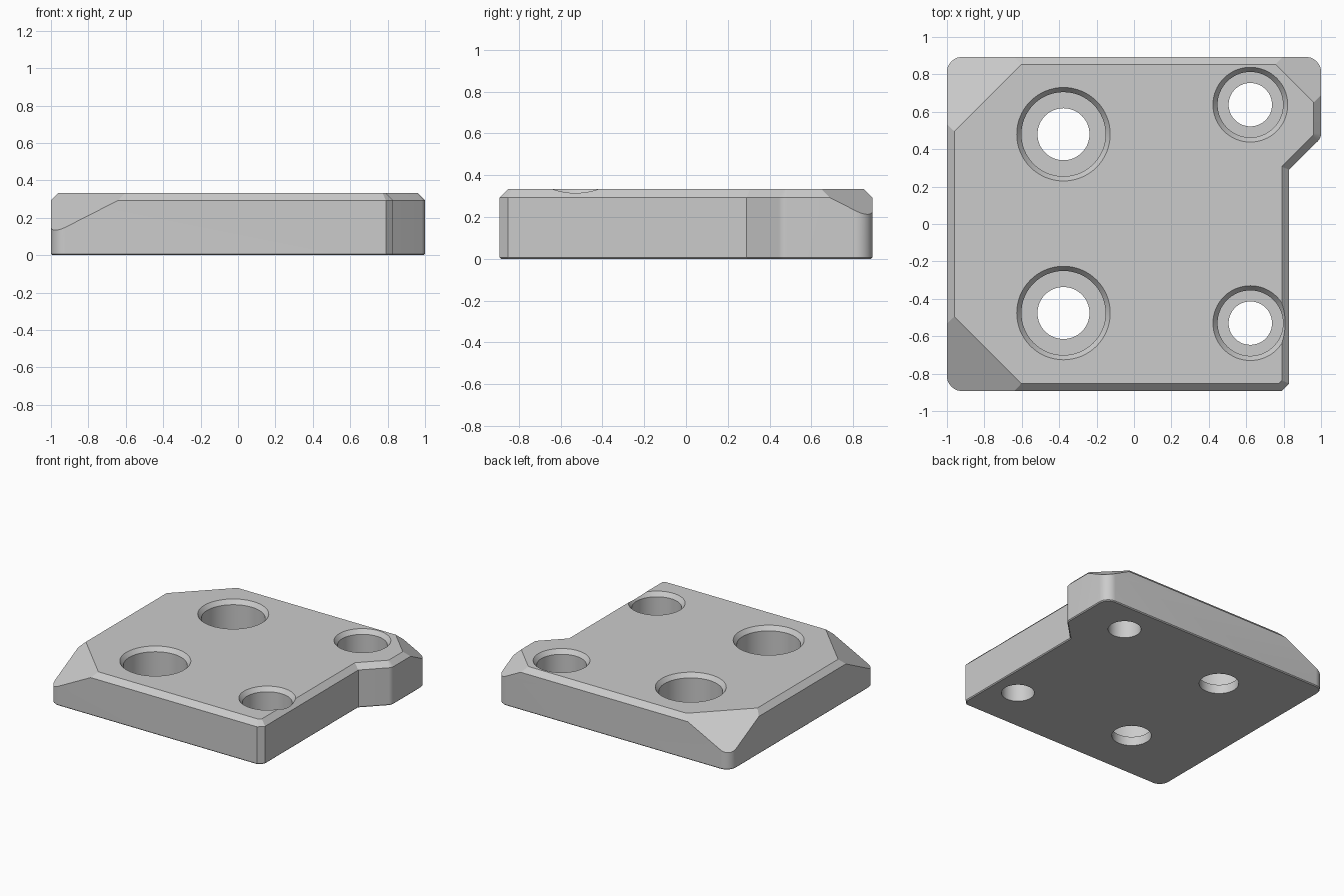
import bpy
import bmesh
from math import cos, sin, pi, tan
from mathutils import Vector

cube = bpy.data.objects.get("Cube")
if cube:
    bpy.data.objects.remove(cube, do_unlink=True)

HEIGHT = 0.333
BEVEL = 0.04

grey = bpy.data.materials.new("light grey")
grey.use_nodes = True
grey.diffuse_color = (0.6, 0.6, 0.6, 1)
grey.node_tree.nodes["Principled BSDF"].inputs["Base Color"].default_value = (0.6, 0.6, 0.6, 1)


def make_object(name, bm):
    bmesh.ops.recalc_face_normals(bm, faces=bm.faces)
    mesh = bpy.data.meshes.new(name)
    bm.to_mesh(mesh)
    bm.free()
    mesh.materials.append(grey)
    obj = bpy.data.objects.new(name, mesh)
    bpy.context.collection.objects.link(obj)
    return obj


def fillet(prev, corner, nxt, radius, steps=8):
    """Points of an arc that rounds one corner of an outline."""
    p = Vector(corner)
    a = (Vector(prev) - p).normalized()
    b = (Vector(nxt) - p).normalized()
    half = a.angle(b) / 2
    centre = p + (a + b).normalized() * radius / sin(half)
    start = p + a * radius / tan(half) - centre
    end = p + b * radius / tan(half) - centre
    spokes = [start.lerp(end, i / steps).normalized() for i in range(steps + 1)]
    return [centre + spoke * radius for spoke in spokes]


# Plate outline: corner x, y and rounding radius
corners = [(-1, -0.893, 0.08), (0.79, -0.893, 0), (0.83, -0.853, 0), (0.83, 0.29, 0),
           (1, 0.46, 0.06), (1, 0.893, 0.08), (-1, 0.893, 0.08)]
outline = []
for i, (x, y, r) in enumerate(corners):
    before, after = corners[i - 1][:2], corners[(i + 1) % len(corners)][:2]
    outline += fillet(before, (x, y), after, r) if r else [Vector((x, y))]

# Plate body with a chamfered top rim and a slightly eased bottom rim
bm = bmesh.new()
base = bm.faces.new([bm.verts.new((p.x, p.y, 0)) for p in outline])
top = bmesh.ops.extrude_face_region(bm, geom=[base])["geom"]
bmesh.ops.translate(bm, vec=(0, 0, HEIGHT),
                    verts=[v for v in top if isinstance(v, bmesh.types.BMVert)])
bmesh.ops.recalc_face_normals(bm, faces=bm.faces)
for level, width in ((HEIGHT, BEVEL), (0, 0.007)):
    rim = [e for e in bm.edges if all(abs(v.co.z - level) < 1e-5 for v in e.verts)]
    bmesh.ops.bevel(bm, geom=rim, offset=width, segments=1, affect='EDGES')

# Sloping cuts over three corners
for sx, sy, reach in ((-1, -1, 1.455), (-1, 1, 1.455), (1, 1, 1.61)):
    cut = bmesh.ops.bisect_plane(
        bm, geom=bm.verts[:] + bm.edges[:] + bm.faces[:], dist=1e-5,
        plane_co=(sx * reach / 2, sy * reach / 2, HEIGHT),
        plane_no=Vector((sx * 0.51, sy * 0.51, 1)).normalized(), clear_outer=True)
    edges = [e for e in cut["geom_cut"] if isinstance(e, bmesh.types.BMEdge)]
    bmesh.ops.contextual_create(bm, geom=edges)
plate = make_object("mounting_plate", bm)


def drill(name, x, y, bore, pocket, rim, floor):
    """Cut a counterbored through hole with a chamfered mouth."""
    slope = 0.1 * (rim - pocket) / 0.033
    profile = [(bore, -0.1), (bore, floor), (pocket, floor),
               (pocket, HEIGHT - 0.033), (rim + slope, HEIGHT + 0.1)]
    sides = 64
    bm = bmesh.new()
    rings = [[bm.verts.new((x + r * cos(2 * pi * i / sides), y + r * sin(2 * pi * i / sides), z))
              for i in range(sides)] for r, z in profile]
    for low, high in zip(rings, rings[1:]):
        for i in range(sides):
            j = (i + 1) % sides
            bm.faces.new((low[i], low[j], high[j], high[i]))
    bm.faces.new(rings[0][::-1])
    bm.faces.new(rings[-1])
    cutter = make_object(name, bm)
    cutter.hide_render = True
    mod = plate.modifiers.new(name, 'BOOLEAN')
    mod.operation = 'DIFFERENCE'
    mod.solver = 'EXACT'
    mod.object = cutter
    bpy.ops.object.modifier_apply(modifier=mod.name)
    bpy.data.objects.remove(cutter, do_unlink=True)


bpy.ops.object.select_all(action='DESELECT')
bpy.context.view_layer.objects.active = plate
plate.select_set(True)

# Large holes on one side, small holes on the other
for y in (0.48, -0.476):
    drill("large_hole_cutter", -0.377, y, 0.139, 0.225, 0.25, 0.07)
for y in (0.638, -0.53):
    drill("small_hole_cutter", 0.622, y, 0.116, 0.175, 0.2, 0.14)

bpy.ops.object.shade_smooth_by_angle(angle=pi / 7)
